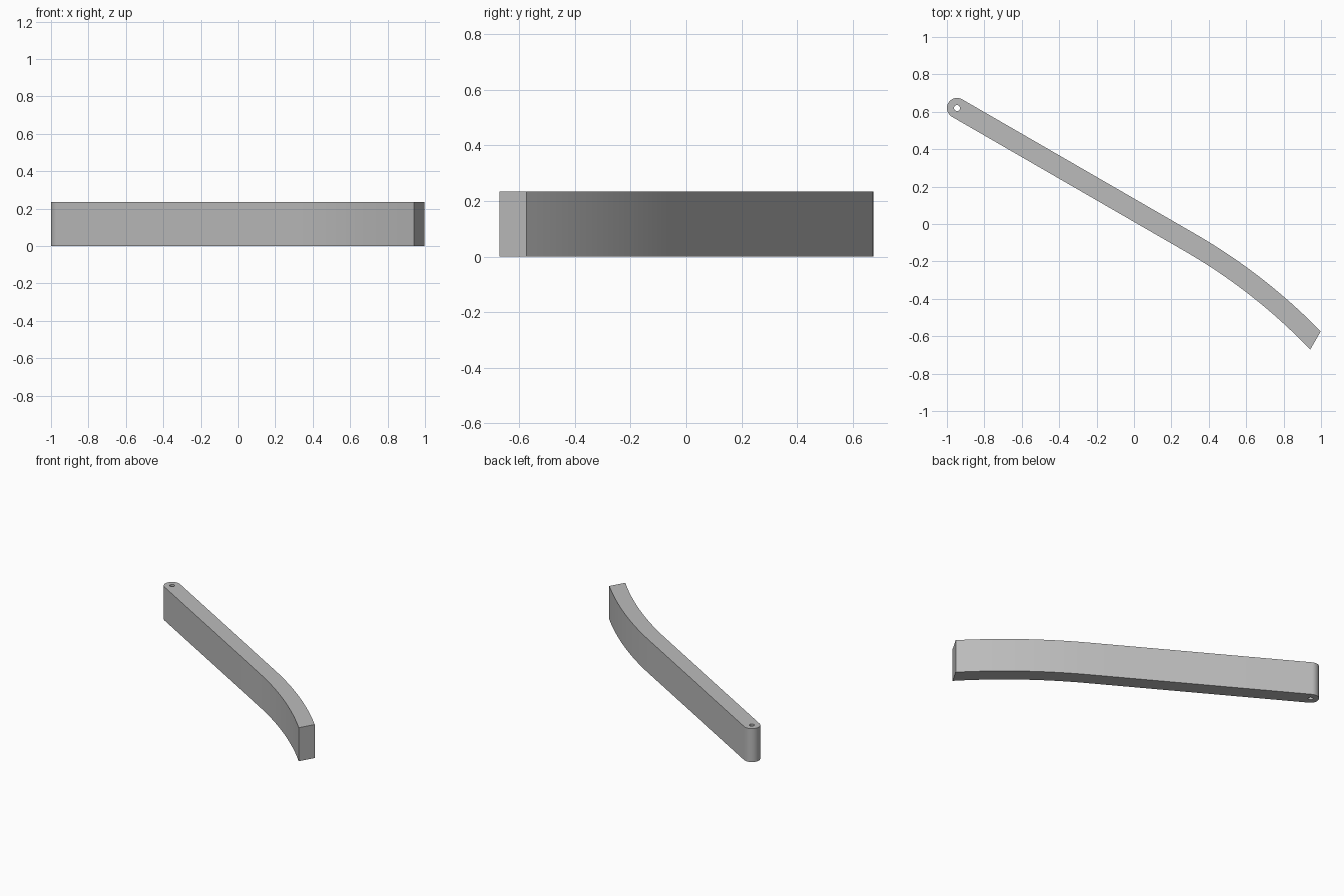
import bpy
from math import sin, cos, pi, radians, sqrt
from mathutils import Matrix, Vector

cube = bpy.data.objects.get("Cube")
if cube:
    bpy.data.objects.remove(cube, do_unlink=True)

HEIGHT = 0.235
HALF_WIDTH = 0.054
HOLE_RADIUS = 0.016
PIVOT = Vector((-0.946, 0.62, HEIGHT / 2))
BEND_START, LENGTH = 1.44, 2.281
BEND_RADIUS = 3.05
STEPS = 20

grey = bpy.data.materials.new("plain grey")
grey.use_nodes = True
colour = (0.5, 0.5, 0.5, 1)
grey.diffuse_color = colour
grey.node_tree.nodes["Principled BSDF"].inputs["Base Color"].default_value = colour


def edge(side):
    """One long edge of the bar: straight, then a concentric arc to the square-cut tip."""
    radius = BEND_RADIUS + side * HALF_WIDTH
    points = []
    for i in range(STEPS + 1):
        s = (LENGTH - BEND_START) * i / STEPS
        points.append((BEND_START + s, sqrt(radius ** 2 - s ** 2) - BEND_RADIUS))
    return points


def arc(radius, start, end, steps):
    angles = [start + (end - start) * i / steps for i in range(steps + 1)]
    return [(radius * cos(a), radius * sin(a)) for a in angles]


# Outline: rounded pivot end, lower edge, square tip, upper edge; plus the pin hole
outline = arc(HALF_WIDTH, pi / 2, 3 * pi / 2, 24) + edge(-1) + edge(1)[::-1]
hole = arc(HOLE_RADIUS, 0, 2 * pi, 24)[:-1]

curve = bpy.data.curves.new("curved_arm", "CURVE")
curve.dimensions = "2D"
curve.fill_mode = "BOTH"
curve.extrude = HEIGHT / 2
for loop in (outline, hole):
    spline = curve.splines.new("POLY")
    spline.points.add(len(loop) - 1)
    for point, (x, y) in zip(spline.points, loop):
        point.co = (x, y, 0, 1)
    spline.use_cyclic_u = True
curve.materials.append(grey)

# Arm: extruded outline, turned about the pivot
arm = bpy.data.objects.new("curved_arm", curve)
bpy.context.collection.objects.link(arm)
arm.matrix_world = Matrix.Translation(PIVOT) @ Matrix.Rotation(radians(-30), 4, "Z")
bpy.ops.object.select_all(action="DESELECT")
arm.select_set(True)
bpy.context.view_layer.objects.active = arm
bpy.ops.object.convert(target="MESH")
bpy.ops.object.shade_smooth_by_angle(angle=radians(30))
